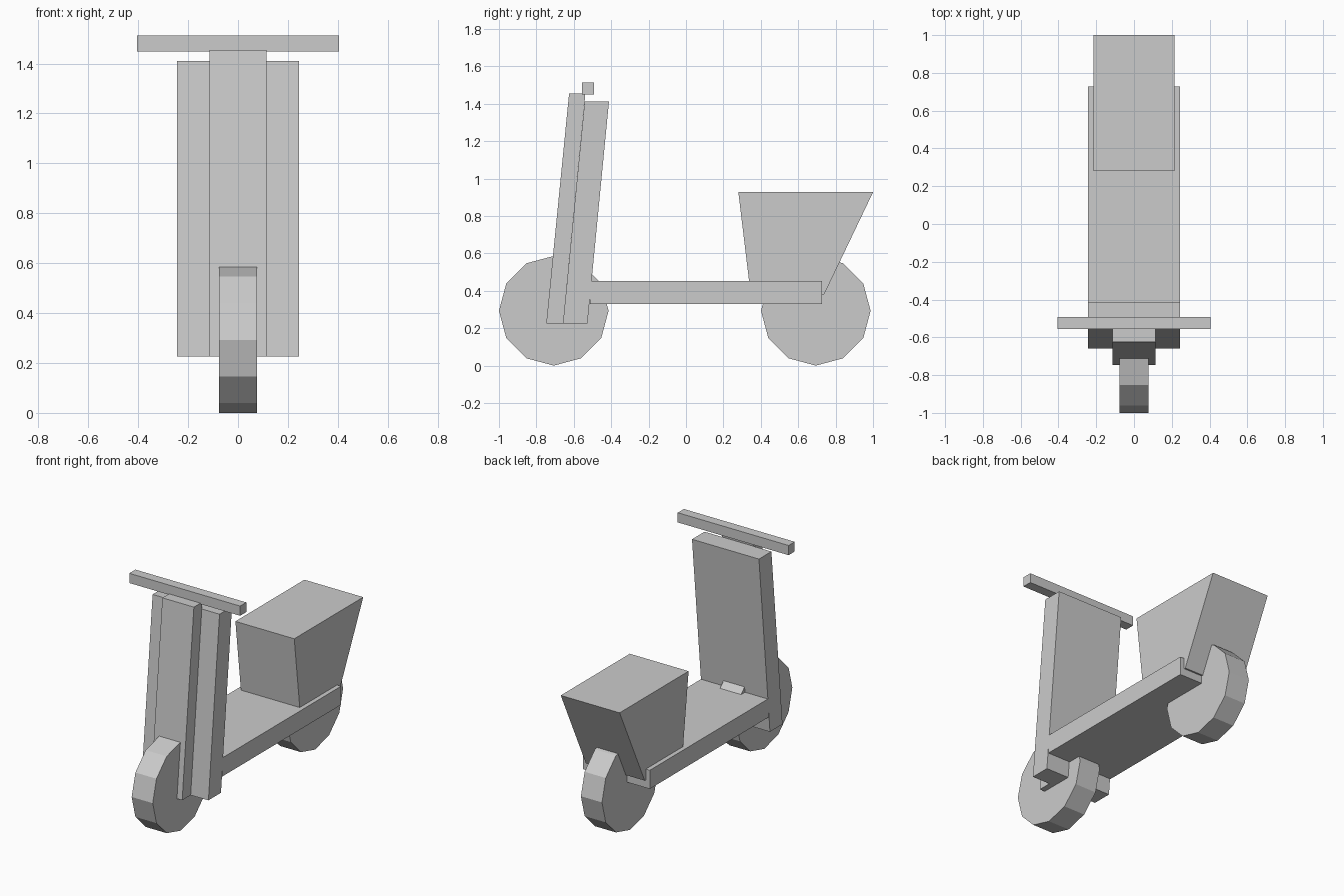
import bpy, bmesh, math

if "Cube" in bpy.data.objects:
    bpy.data.objects.remove(bpy.data.objects["Cube"])


def extrude_profile(name, profile, half_width):
    """Solid from a (y, z) outline, extruded symmetrically along x."""
    bm = bmesh.new()
    face = bm.faces.new([bm.verts.new((-half_width, y, z)) for y, z in profile])
    side = bmesh.ops.extrude_face_region(bm, geom=[face])["geom"]
    moved = [v for v in side if isinstance(v, bmesh.types.BMVert)]
    bmesh.ops.translate(bm, verts=moved, vec=(2 * half_width, 0, 0))
    bmesh.ops.recalc_face_normals(bm, faces=bm.faces)
    mesh = bpy.data.meshes.new(name)
    bm.to_mesh(mesh)
    bm.free()
    obj = bpy.data.objects.new(name, mesh)
    bpy.context.collection.objects.link(obj)
    return obj


def box_profile(y0, y1, z0, z1):
    return [(y0, z0), (y1, z0), (y1, z1), (y0, z1)]


# Twelve-sided wheels with a corner touching the ground
R = 0.293
for name, cy in (("front_wheel", -0.707), ("rear_wheel", 0.694)):
    ring = [(cy + R * math.cos(i * math.pi / 6), R + R * math.sin(i * math.pi / 6))
            for i in range(12)]
    extrude_profile(name, ring, 0.077)

# Flat footboard
extrude_profile("footboard", box_profile(-0.513, 0.727, 0.328, 0.451), 0.2445)

# Leaning leg shield and the steering column in front of it
extrude_profile("leg_shield", [(-0.658, 0.226), (-0.527, 0.226),
                               (-0.412, 1.411), (-0.542, 1.411)], 0.2445)
extrude_profile("steering_column", [(-0.747, 0.226), (-0.658, 0.226),
                                    (-0.538, 1.455), (-0.625, 1.455)], 0.115)

# Handlebar
extrude_profile("handlebar", box_profile(-0.556, -0.492, 1.449, 1.513), 0.405)

# Seat block, flaring upward and sunk into the footboard
extrude_profile("seat", [(0.346, 0.379), (0.738, 0.379),
                         (1.0, 0.927), (0.28, 0.927)], 0.215)
